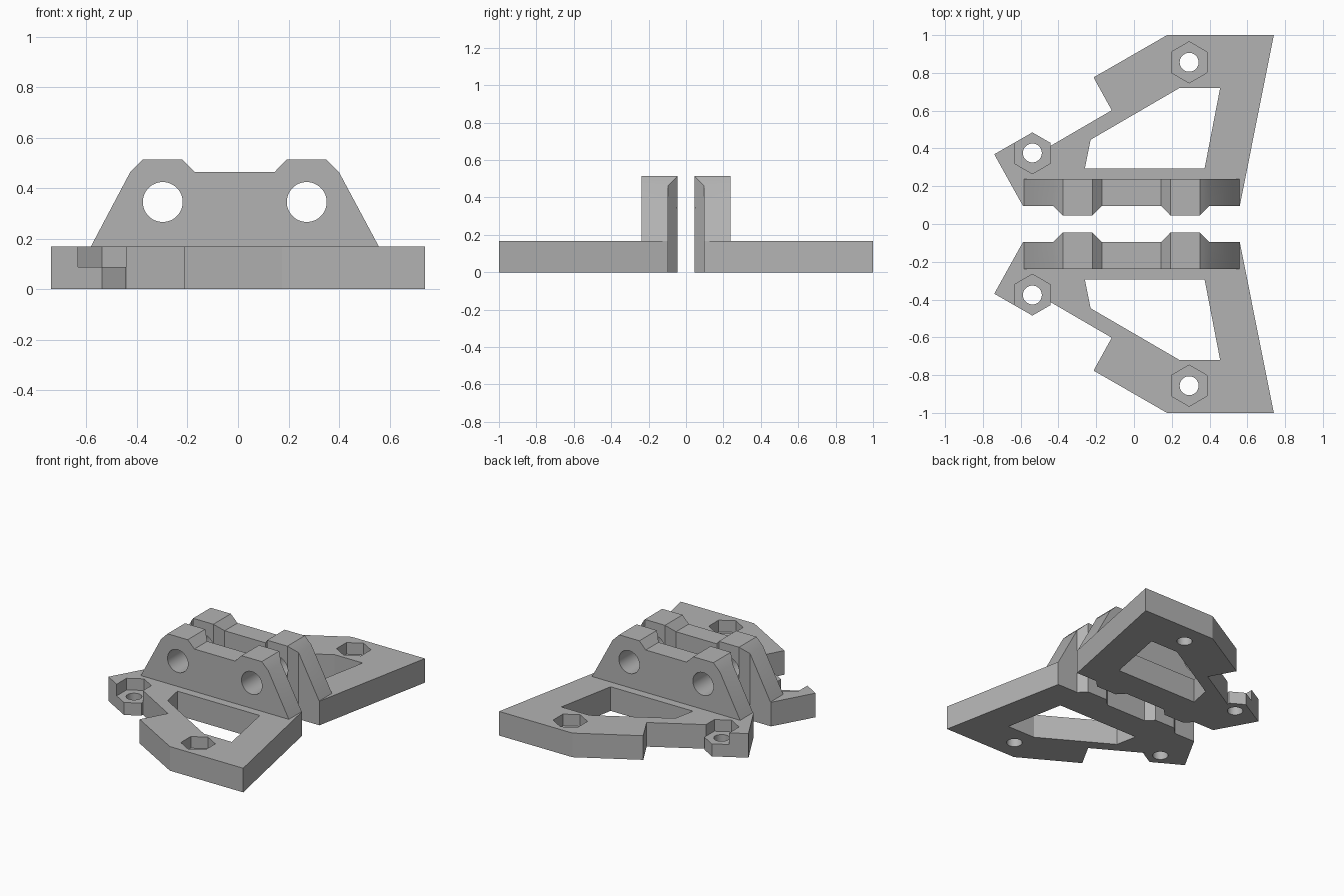
import bpy, bmesh, math

if "Cube" in bpy.data.objects:
    bpy.data.objects.remove(bpy.data.objects["Cube"], do_unlink=True)

PLATE_H, TOP, POCKET_Z = 0.168, 0.514, 0.087
Y_LUG, Y_IN, Y_OUT = 0.045, 0.096, 0.237
HEX_R, BOLT_R, PIN_R = 0.109, 0.05, 0.079

grey = bpy.data.materials.new("plain grey")
grey.use_nodes = True
grey.diffuse_color = (0.45, 0.45, 0.45, 1)
grey.node_tree.nodes["Principled BSDF"].inputs["Base Color"].default_value = grey.diffuse_color


def prism(name, points, low, high, axis="Z"):
    """Extrude a 2D outline along Z (points are x, y) or along Y (points are x, z)."""
    place = (lambda a, b, d: (a, b, d)) if axis == "Z" else (lambda a, b, d: (a, d, b))
    bm = bmesh.new()
    base = bm.faces.new([bm.verts.new(place(a, b, low)) for a, b in points])
    moved = bmesh.ops.extrude_face_region(bm, geom=[base])["geom"]
    verts = [g for g in moved if isinstance(g, bmesh.types.BMVert)]
    bmesh.ops.translate(bm, verts=verts, vec=place(0, 0, high - low))
    bmesh.ops.recalc_face_normals(bm, faces=bm.faces)
    mesh = bpy.data.meshes.new(name)
    bm.to_mesh(mesh)
    bm.free()
    mesh.materials.append(grey)
    obj = bpy.data.objects.new(name, mesh)
    bpy.context.collection.objects.link(obj)
    return obj


def ring(cx, cy, radius, sides):
    """Regular polygon with one corner pointing up."""
    turn = 2 * math.pi / sides
    return [(cx + radius * math.sin(i * turn), cy + radius * math.cos(i * turn))
            for i in range(sides)]


def combine(target, tool, operation):
    """Apply a boolean and discard the tool."""
    tool.hide_render = True
    mod = target.modifiers.new("boolean", "BOOLEAN")
    mod.operation, mod.object, mod.solver = operation, tool, "EXACT"
    bpy.ops.object.select_all(action="DESELECT")
    bpy.context.view_layer.objects.active = target
    target.select_set(True)
    bpy.ops.object.modifier_apply(modifier=mod.name)
    bpy.data.objects.remove(tool, do_unlink=True)


# Flat base plate, with an end that follows the nut pocket
plate = prism("bracket", [
    (-0.588, Y_IN), (0.56, Y_IN), (0.74, 1), (0.175, 1), (-0.214, 0.776), (-0.118, 0.602),
    (-0.443, 0.413), (-0.443, 0.43), (-0.538, 0.485), (-0.74, 0.369)], 0, PLATE_H)

# Upright wall: front profile crossed with a plan that has two tapered lugs
wall = prism("upright_wall", [
    (-0.583, 0), (0.558, 0), (0.558, PLATE_H), (0.4, 0.463), (0.349, TOP), (0.193, TOP),
    (0.144, 0.463), (-0.17, 0.463), (-0.221, TOP), (-0.377, TOP), (-0.427, 0.463),
    (-0.583, PLATE_H)], 0, 0.5, "Y")
plan = prism("wall_plan", [
    (-0.7, Y_IN), (-0.427, Y_IN), (-0.377, Y_LUG), (-0.221, Y_LUG), (-0.17, Y_IN),
    (0.144, Y_IN), (0.193, Y_LUG), (0.349, Y_LUG), (0.4, Y_IN), (0.7, Y_IN),
    (0.7, Y_OUT), (-0.7, Y_OUT)], -0.1, 0.7)
combine(wall, plan, "INTERSECT")
combine(plate, wall, "UNION")

# Window through the plate
window = prism("window_cutter", [
    (-0.26, 0.295), (0.374, 0.295), (0.456, 0.72), (0.241, 0.72), (-0.23, 0.446)], -0.1, 0.3)
combine(plate, window, "DIFFERENCE")

# Hexagonal nut pockets with bolt holes; the end pocket breaks out of the side
for x, y, radius in ((-0.538, 0.376, HEX_R + 0.001), (0.292, 0.856, HEX_R)):
    combine(plate, prism("nut_cutter", ring(x, y, radius, 6), POCKET_Z, 0.3), "DIFFERENCE")
    combine(plate, prism("bolt_cutter", ring(x, y, BOLT_R, 48), -0.1, 0.3), "DIFFERENCE")

# Pin holes through the upright wall
for x in (-0.298, 0.272):
    combine(plate, prism("pin_cutter", ring(x, 0.345, PIN_R, 48), -0.1, 0.5, "Y"), "DIFFERENCE")

# Smooth hole walls, sharp corners, and the mirrored front half
bpy.ops.object.shade_smooth_by_angle(angle=math.radians(20))
mirror = plate.modifiers.new("front_half", "MIRROR")
mirror.use_axis = (False, True, False)
mirror.use_mirror_merge = False
